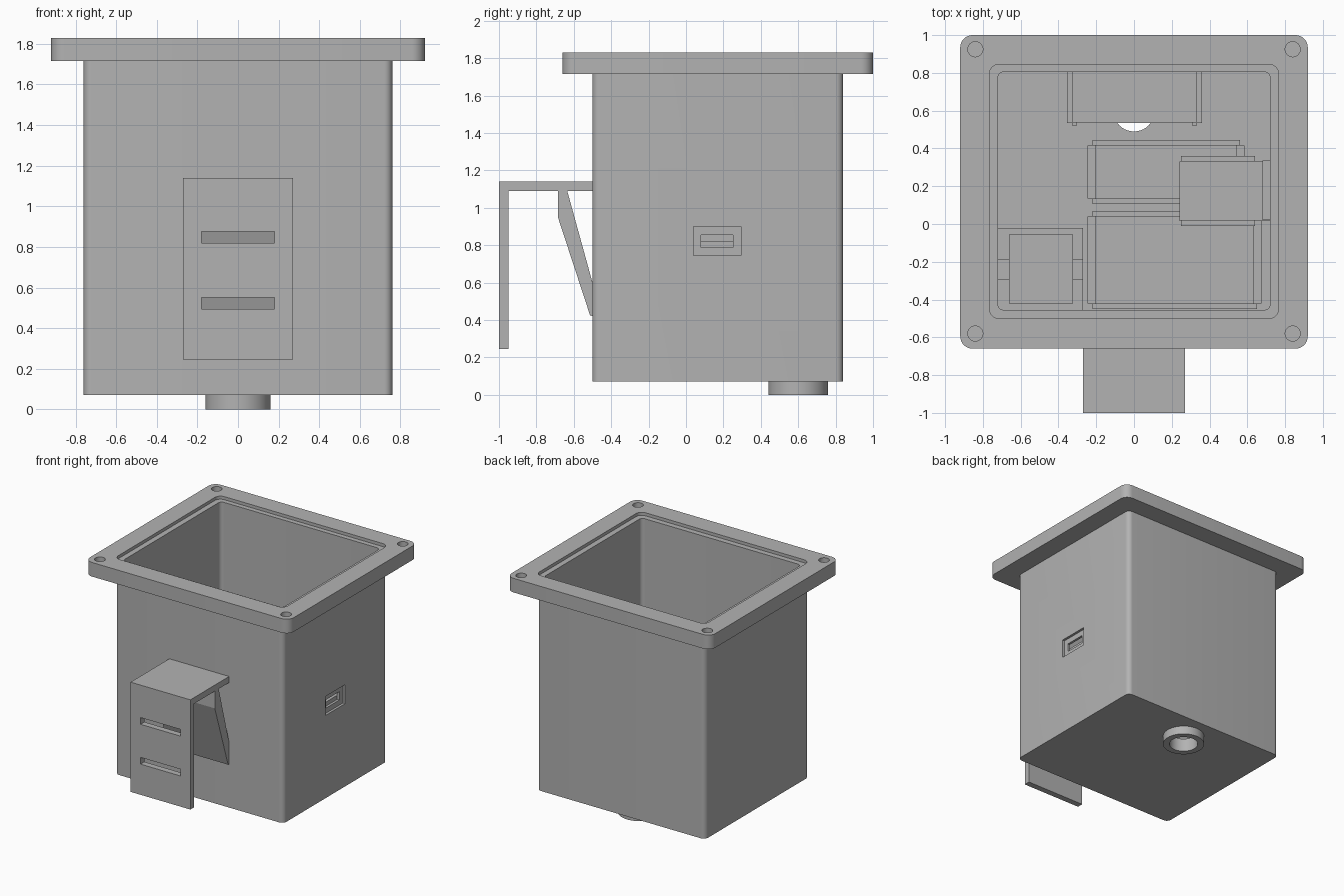
import bpy, bmesh, math

cube = bpy.data.objects.get("Cube")
if cube:
    bpy.data.objects.remove(cube, do_unlink=True)

GREY = (0.448, 0.448, 0.448, 1)
mat = bpy.data.materials.new("plain_grey")
mat.use_nodes = True
mat.diffuse_color = GREY
mat.node_tree.nodes["Principled BSDF"].inputs["Base Color"].default_value = GREY


def prism(name, points, low, high, axis="z"):
    """Extrude a closed profile along z (points are x, y) or x (points are y, z)."""
    bm = bmesh.new()
    place = (lambda p: (p[0], p[1], low)) if axis == "z" else (lambda p: (low, p[0], p[1]))
    face = bm.faces.new([bm.verts.new(place(p)) for p in points])
    top = bmesh.ops.extrude_face_region(bm, geom=[face])["geom"]
    step = (0, 0, high - low) if axis == "z" else (high - low, 0, 0)
    bmesh.ops.translate(bm, vec=step, verts=[v for v in top if isinstance(v, bmesh.types.BMVert)])
    bmesh.ops.recalc_face_normals(bm, faces=bm.faces)
    mesh = bpy.data.meshes.new(name)
    bm.to_mesh(mesh)
    bm.free()
    mesh.materials.append(mat)
    ob = bpy.data.objects.new(name, mesh)
    bpy.context.collection.objects.link(ob)
    return ob


def rounded(x0, x1, y0, y1, r, steps=8):
    pts = []
    corners = [(x1 - r, y1 - r), (x0 + r, y1 - r), (x0 + r, y0 + r), (x1 - r, y0 + r)]
    for quarter, (cx, cy) in enumerate(corners):
        for i in range(steps + 1):
            a = (quarter + i / steps) * math.pi / 2
            pts.append((cx + r * math.cos(a), cy + r * math.sin(a)))
    return pts


def circle(cx, cy, r, n=40):
    return [(cx + r * math.cos(2 * math.pi * i / n), cy + r * math.sin(2 * math.pi * i / n))
            for i in range(n)]


def box(name, x0, x1, y0, y1, z0, z1):
    return prism(name, [(x0, y0), (x1, y0), (x1, y1), (x0, y1)], z0, z1)


def activate(ob):
    bpy.ops.object.select_all(action="DESELECT")
    ob.select_set(True)
    bpy.context.view_layer.objects.active = ob


def cut(ob, *cutters):
    activate(ob)
    for cutter in cutters:
        mod = ob.modifiers.new("cut", "BOOLEAN")
        mod.operation = "DIFFERENCE"
        mod.solver = "EXACT"
        mod.object = cutter
        bpy.ops.object.modifier_apply(modifier=mod.name)
        bpy.data.objects.remove(cutter, do_unlink=True)


def smooth(ob):
    activate(ob)
    bpy.ops.object.shade_smooth_by_angle(angle=math.radians(30))


FLOOR, RIM, TOP = 0.11, 1.715, 1.83
DRAIN_Y = 0.6
inside = rounded(-0.72, 0.72, -0.455, 0.805, 0.03)

# Housing: hollow box with drain hole and a recessed port in the left wall
housing = prism("housing", rounded(-0.76, 0.76, -0.5, 0.84, 0.04), 0.07, RIM)
cut(housing,
    prism("cavity", inside, FLOOR, 2),
    prism("drain_cutter", circle(0, DRAIN_Y, 0.11), 0, 0.3),
    box("port_recess", 0.74, 0.8, 0.04, 0.295, 0.745, 0.9),
    box("port_hole", 0.7, 0.8, 0.08, 0.25, 0.787, 0.855))
smooth(housing)

# Flange with a shallow seal ledge and four blind screw holes
flange = prism("flange", rounded(-0.92, 0.92, -0.66, 1, 0.065), RIM, TOP)
holes = [prism("screw_hole", circle(x, y, 0.04, 24), TOP - 0.08, 2)
         for x in (-0.84, 0.84) for y in (-0.58, 0.925)]
cut(flange,
    prism("opening", inside, 1.5, 2),
    prism("seal_ledge", rounded(-0.765, 0.765, -0.5, 0.845, 0.05), TOP - 0.025, 2),
    *holes)
smooth(flange)

# Drain collar under the floor
collar = prism("drain_collar", circle(0, DRAIN_Y, 0.16), 0, 0.07)
cut(collar, prism("drain_cutter", circle(0, DRAIN_Y, 0.11), -0.1, 0.3))
smooth(collar)

# Front hook: top plate, slotted hanging plate and sloping brace
W = 0.27
box("hook_top", -W, W, -1, -0.5, 1.09, 1.14)
plate = box("hook_plate", -W, W, -1, -0.95, 0.245, 1.09)
cut(plate, *[box("strap_slot", -0.18, 0.18, -1.1, -0.9, z, z + 0.055) for z in (0.495, 0.82)])
prism("hook_brace", [(-0.685, 1.09), (-0.635, 1.09), (-0.5, 0.6), (-0.5, 0.42),
                     (-0.513, 0.425), (-0.685, 0.95)], -W, W, "x")

# Square pocket in the front right corner, notched on both sides
pocket = box("pocket", -0.72, -0.27, -0.455, -0.02, FLOOR, 0.4)
cut(pocket,
    box("pocket_cutter", -0.66, -0.325, -0.42, -0.055, FLOOR + 0.03, 0.6),
    box("notch_cutter", -0.8, -0.2, -0.29, -0.19, 0.28, 0.6))


def tray(name, x0, x1, y0, y1, z, wall=0.03, height=0.1):
    """Board tray: base plate, two long rails and two end stops."""
    box(name + "_base", x0, x1, y0, y1, z, z + 0.04)
    for side, y in (("front", y0 - wall), ("back", y1)):
        box(f"{name}_{side}_rail", x0 - 0.015, x1 + 0.02, y, y + wall, z, z + height)
    for side, x in (("right", x0 - 0.04), ("left", x1)):
        box(f"{name}_{side}_stop", x, x + 0.045, y0, y1, z, z + height * 0.8)


# Board trays on the floor and the raised port tray on the left wall
tray("large_tray", -0.205, 0.63, -0.42, 0.04, FLOOR)
tray("small_tray", -0.205, 0.54, 0.135, 0.415, FLOOR)
box("port_tray_base", 0.24, 0.72, 0.015, 0.33, 0.71, 0.75)
for side, y in (("front", -0.01), ("back", 0.33)):
    box(f"port_tray_{side}_rail", 0.25, 0.64, y, y + 0.03, 0.71, 0.85)
box("port_tray_stop", 0.68, 0.72, 0.02, 0.335, 0.71, 0.82)

# Holder on the back wall above the drain
box("holder_plate", -0.325, 0.33, 0.535, 0.805, 0.35, 0.39)
for side, x, lip in (("right", -0.355, -0.325), ("left", 0.33, 0.31)):
    box(f"holder_{side}_wall", x, x + 0.03, 0.535, 0.805, 0.35, 0.6)
    box(f"holder_{side}_lip", lip, lip + 0.02, 0.52, 0.54, 0.35, 0.6)
